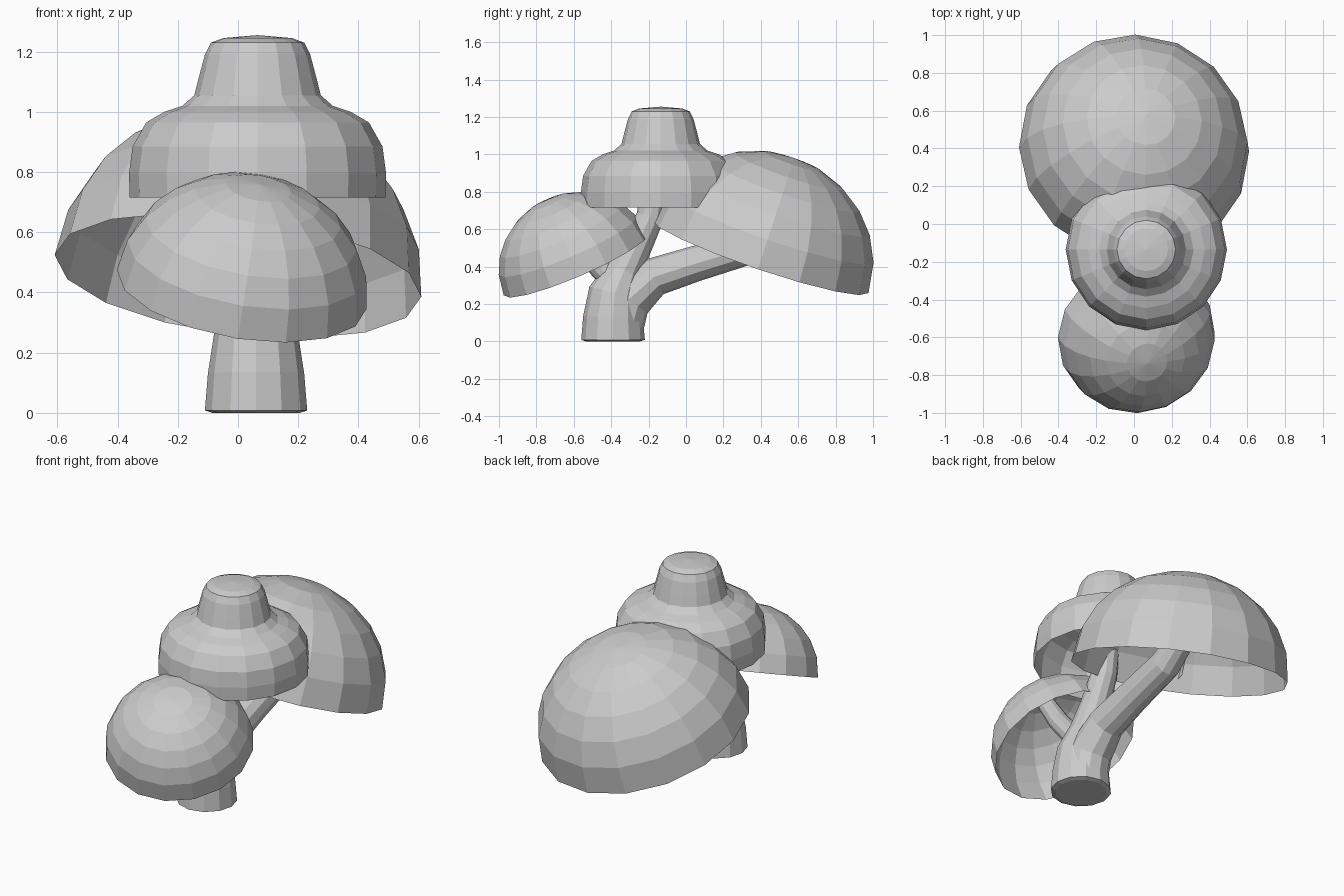
import bpy, bmesh, math
from mathutils import Vector

if "Cube" in bpy.data.objects:
    bpy.data.objects.remove(bpy.data.objects["Cube"])


def finish(name, bm):
    bmesh.ops.recalc_face_normals(bm, faces=bm.faces)
    me = bpy.data.meshes.new(name)
    bm.to_mesh(me)
    bm.free()
    ob = bpy.data.objects.new(name, me)
    bpy.context.collection.objects.link(ob)
    return ob


def bridge(bm, rings):
    for a, b in zip(rings, rings[1:]):
        n = len(a)
        for i in range(n):
            j = (i + 1) % n
            bm.faces.new((a[i], a[j], b[j], b[i]))


def cap(name, center, axis, profile, apex, sides=16):
    """Open shell turned around a tilted axis; profile is (radius, height)."""
    bm = bmesh.new()
    rot = Vector((0, 0, 1)).rotation_difference(Vector(axis))
    c = Vector(center)

    def put(x, y, z):
        return bm.verts.new(c + rot @ Vector((x, y, z)))

    rings = []
    for r, h in profile:
        rings.append([put(r * math.cos(2 * math.pi * i / sides),
                          r * math.sin(2 * math.pi * i / sides), h) for i in range(sides)])
    bridge(bm, rings)
    tip = put(0, 0, apex)
    top = rings[-1]
    for i in range(sides):
        bm.faces.new((top[i], top[(i + 1) % sides], tip))
    return finish(name, bm)


def dome(radius, height):
    angles = [0, 17, 32, 46, 60, 75]
    return [(radius * math.cos(math.radians(a)), height * math.sin(math.radians(a)))
            for a in angles]


def stem(name, path, sides=12):
    """Tapered tube; path is (x, y, z, radius)."""
    bm = bmesh.new()
    pts = [Vector(p[:3]) for p in path]
    rings = []
    for k, p in enumerate(pts):
        t = (pts[min(k + 1, len(pts) - 1)] - pts[max(k - 1, 0)]).normalized()
        if k == 1 and pts[0].z == 0:
            t = Vector((0, 0, 1))
        v = t.cross(Vector((1, 0, 0))).normalized()
        u = v.cross(t)
        r = path[k][3]
        rings.append([bm.verts.new(p + r * (u * math.cos(2 * math.pi * i / sides)
                                            + v * math.sin(2 * math.pi * i / sides)))
                      for i in range(sides)])
    bridge(bm, rings)
    bm.faces.new(rings[0])
    return finish(name, bm)


# Mushroom caps
bell = [(0.425, 0), (0.427, 0.08), (0.415, 0.17), (0.37, 0.25), (0.31, 0.285),
        (0.25, 0.305), (0.21, 0.34), (0.195, 0.40), (0.175, 0.475),
        (0.155, 0.515), (0.115, 0.53)]
cap("middle_cap", (0.065, -0.135, 0.715), (0, 0, 1), bell, 0.54)
cap("back_cap", (0, 0.395, 0.455), (0.113, 0.32, 0.94), dome(0.613, 0.56), 0.56)
cap("front_cap", (0.012, -0.588, 0.41), (0.154, -0.39, 0.907), dome(0.42, 0.384), 0.384)

# Trunk rising into the middle cap
X = 0.06
stem("trunk", [(X, -0.39, 0, 0.145), (X, -0.39, 0.008, 0.17), (X, -0.39, 0.13, 0.16),
               (X, -0.38, 0.26, 0.14), (X, -0.33, 0.38, 0.10), (X, -0.27, 0.50, 0.085),
               (X, -0.19, 0.67, 0.075), (X, -0.14, 1.0, 0.07)])

# Side branches under the other two caps
stem("back_branch", [(X, -0.36, 0.06, 0.13), (X, -0.31, 0.22, 0.125),
                     (X, -0.17, 0.345, 0.105), (X, 0.05, 0.415, 0.095),
                     (X, 0.34, 0.50, 0.088), (X, 0.50, 0.62, 0.08), (X, 0.56, 0.93, 0.07)])
stem("front_branch", [(X, -0.33, 0.27, 0.07), (X, -0.45, 0.385, 0.062),
                      (X, -0.58, 0.54, 0.058), (X, -0.70, 0.72, 0.05)])
